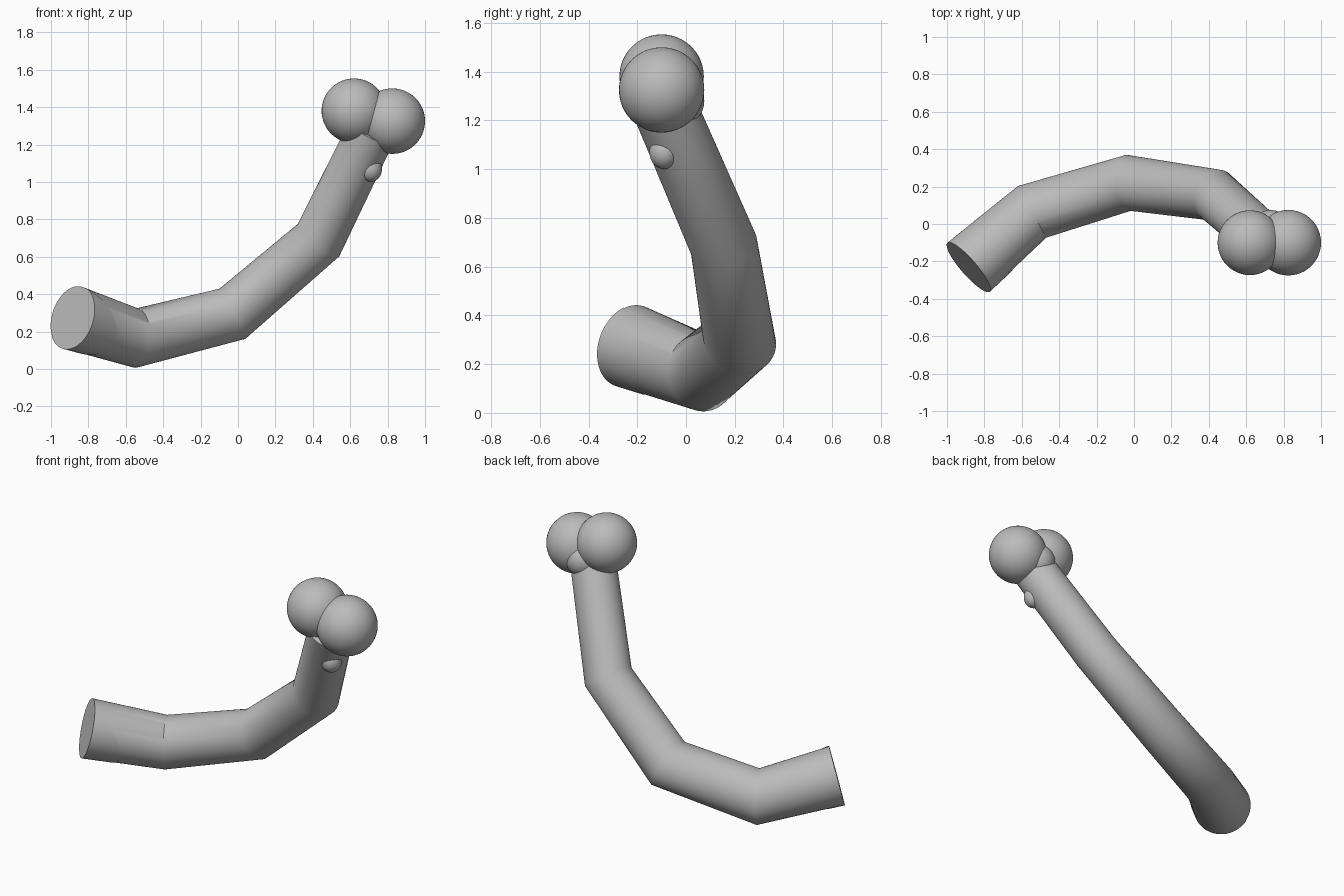
import bpy, bmesh, math
from mathutils import Vector

cube = bpy.data.objects.get("Cube")
if cube:
    bpy.data.objects.remove(cube, do_unlink=True)

grey = bpy.data.materials.new("plain_grey")
grey.use_nodes = True
colour = (0.5, 0.5, 0.5, 1)
grey.diffuse_color = colour
grey.node_tree.nodes["Principled BSDF"].inputs["Base Color"].default_value = colour

SIDES = 64


def finish(name, bm):
    bmesh.ops.recalc_face_normals(bm, faces=bm.faces)
    mesh = bpy.data.meshes.new(name)
    bm.to_mesh(mesh)
    bm.free()
    mesh.materials.append(grey)
    obj = bpy.data.objects.new(name, mesh)
    bpy.context.collection.objects.link(obj)
    bpy.ops.object.select_all(action='DESELECT')
    obj.select_set(True)
    bpy.context.view_layer.objects.active = obj
    bpy.ops.object.shade_smooth_by_angle(angle=math.radians(35))
    return obj


def bent_tube(path, grow=0.0):
    """Tapered tube with mitred joints; path holds (centre, radius) pairs."""
    bm = bmesh.new()
    points = [Vector(p) for p, r in path]
    dirs = [(b - a).normalized() for a, b in zip(points, points[1:])]
    side = dirs[0].orthogonal().normalized()
    rings = []
    for i, (centre, (_, radius)) in enumerate(zip(points, path)):
        d = dirs[max(i - 1, 0)]
        after = dirs[min(i, len(dirs) - 1)]
        plane = (d + after).normalized()
        side = (side - d * side.dot(d)).normalized()
        other = d.cross(side)
        ring = []
        for k in range(SIDES):
            a = math.tau * k / SIDES
            o = (side * math.cos(a) + other * math.sin(a)) * (radius + grow)
            ring.append(bm.verts.new(centre + o - d * (o.dot(plane) / d.dot(plane))))
        rings.append(ring)
        # carry the cross-section direction through the mitre
        side = side - d * (side.dot(plane) / d.dot(plane))
    for low, high in zip(rings, rings[1:]):
        for k in range(SIDES):
            n = (k + 1) % SIDES
            bm.faces.new((low[k], low[n], high[n], high[k]))
    bm.faces.new(rings[0])
    bm.faces.new(rings[-1])
    return bm


def ball(name, centre, radius, stretch=(1, 1, 1)):
    bm = bmesh.new()
    bmesh.ops.create_uvsphere(bm, u_segments=48, v_segments=32, radius=radius)
    bmesh.ops.scale(bm, vec=stretch, verts=bm.verts)
    bmesh.ops.translate(bm, vec=centre, verts=bm.verts)
    return finish(name, bm)


# Main bent shaft
path = [
    ((-0.885, -0.23, 0.275), 0.172),
    ((-0.545, 0.065, 0.165), 0.154),
    ((-0.03, 0.22, 0.295), 0.147),
    ((0.43, 0.155, 0.688), 0.138),
    ((0.72, -0.10, 1.28), 0.131),
]
finish("bent_shaft", bent_tube(path))

# Thin sleeve at the cut end, trimmed on a slant
sleeve = bent_tube(path[:2], 0.003)
bmesh.ops.bisect_plane(sleeve, geom=sleeve.verts[:] + sleeve.edges[:] + sleeve.faces[:],
                       plane_co=(-0.64, -0.245, 0.20), plane_no=(0.26, 0.94, 0.23),
                       clear_outer=True)
finish("end_sleeve", sleeve)

# Paired round knobs at the tip
ball("right_knob", (0.62, -0.10, 1.38), 0.173)
ball("left_knob", (0.825, -0.10, 1.325), 0.175)

# Soft lumps where the knobs join the shaft
ball("rear_web", (0.73, -0.03, 1.28), 0.105)
ball("lower_bump", (0.71, -0.09, 1.07), 0.06, (1, 1, 1.15))
